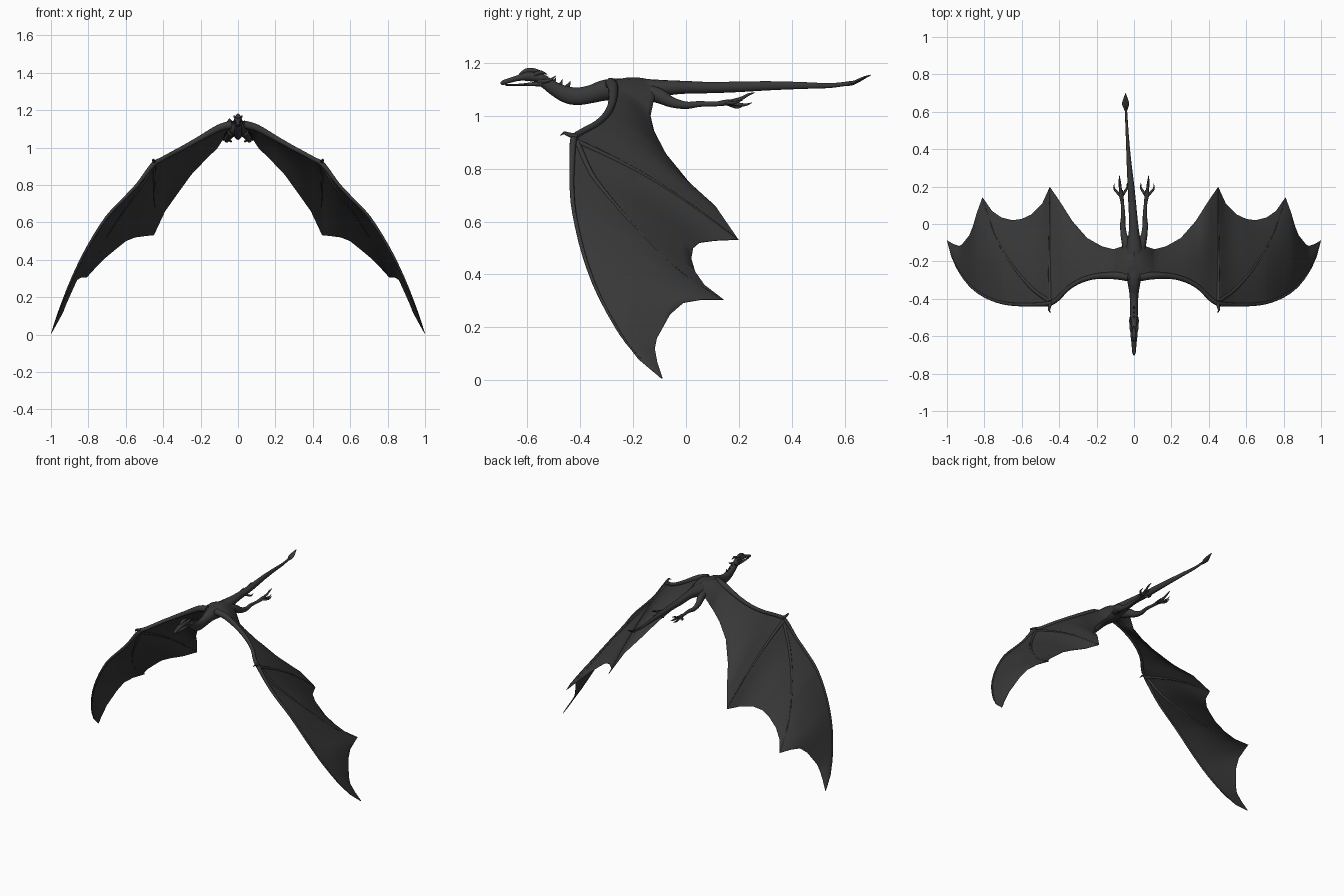
import bpy, bmesh, math
from mathutils import Vector

hide = bpy.data.materials.new("charcoal hide")
hide.diffuse_color = (0.04, 0.04, 0.04, 1)


def finish(name, bm):
    bmesh.ops.recalc_face_normals(bm, faces=bm.faces)
    me = bpy.data.meshes.new(name)
    bm.to_mesh(me)
    bm.free()
    ob = bpy.data.objects.new(name, me)
    bpy.context.collection.objects.link(ob)
    me.materials.append(hide)
    bpy.ops.object.select_all(action='DESELECT')
    ob.select_set(True)
    bpy.context.view_layer.objects.active = ob
    bpy.ops.object.shade_smooth_by_angle(angle=math.radians(60))
    return ob


def rings_to_mesh(name, rings):
    """Skin closed rings of points and cap both ends."""
    bm = bmesh.new()
    vs = [[bm.verts.new(p) for p in r] for r in rings]
    n = len(vs[0])
    for a, b in zip(vs, vs[1:]):
        for i in range(n):
            bm.faces.new((a[i], a[(i + 1) % n], b[(i + 1) % n], b[i]))
    bm.faces.new(vs[0])
    bm.faces.new(vs[-1])
    return finish(name, bm)


def spline(pts, k):
    """Catmull-Rom resampling of tuples of any length."""
    out = []
    for i in range(len(pts) - 1):
        p0, p1 = pts[max(i - 1, 0)], pts[i]
        p2, p3 = pts[i + 1], pts[min(i + 2, len(pts) - 1)]
        for j in range(k):
            t = j / k
            out.append([0.5 * (2 * b + (c - a) * t + (2 * a - 5 * b + 4 * c - d) * t * t
                               + (3 * b - a - 3 * c + d) * t ** 3)
                        for a, b, c, d in zip(p0, p1, p2, p3)])
    return out + [list(pts[-1])]


def limb(name, pts, sx=1, sides=12, k=4):
    """Tapered tube; each point is x, y, z, half width, half height."""
    path = spline(pts, k)
    cs = [Vector((p[0] * sx, p[1], p[2])) for p in path]
    rings = []
    for i, c in enumerate(cs):
        t = (cs[min(i + 1, len(cs) - 1)] - cs[max(i - 1, 0)]).normalized()
        side = t.cross(Vector((0, 0, 1))).normalized()
        up = side.cross(t)
        w, h = max(path[i][3], 0.0008), max(path[i][4], 0.0008)
        rings.append([c + side * w * math.cos(a) + up * h * math.sin(a)
                      for a in (2 * math.pi * j / sides for j in range(sides))])
    return rings_to_mesh(name, rings)


# Wing edges, each point x, y, z from the body out to the tip
LEAD = [(0, -.3, 1.12), (.05, -.3, 1.125), (.1, -.29, 1.105), (.2, -.29, 1.05),
        (.28, -.31, 1.005), (.35, -.35, .968), (.41, -.41, .935), (.46, -.438, .905),
        (.53, -.438, .81), (.6, -.438, .735), (.7, -.428, .63), (.76, -.412, .545),
        (.83, -.375, .42), (.88, -.33, .315), (.94, -.25, .17), (.975, -.18, .08), (.998, -.095, .008)]
TRAIL = [(0, -.1, 1.12), (.05, -.115, 1.095), (.11, -.135, 1.0), (.17, -.12, .94),
         (.25, -.075, .855), (.33, .015, .745), (.39, .11, .66), (.45, .198, .532),
         (.49, .11, .528), (.55, .05, .52), (.6, .027, .5), (.65, .02, .46), (.71, .035, .41),
         (.76, .07, .36), (.81, .142, .305), (.84, .06, .305), (.86, -.01, .293),
         (.88, -.06, .25), (.92, -.11, .16), (.935, -.118, .12), (.965, -.108, .065), (.998, -.088, .006)]


def at(edge, x):
    for a, b in zip(edge, edge[1:]):
        if x <= b[0]:
            return Vector(a).lerp(Vector(b), (x - a[0]) / (b[0] - a[0]))
    return Vector(edge[-1])


def wing_point(x, s):
    p = at(LEAD, x).lerp(at(TRAIL, x), s)
    p.z += 0.03 * math.sin(math.pi * s) * min(1, x / .3) * min(1, (1 - x) / .3)
    return p


stations = sorted({p[0] for p in LEAD + TRAIL} | {.02, .14, .225, .305, .43, .47, .57, .9, .985})
chord = [j / 12 for j in range(13)]

for sx, label in ((1, "left"), (-1, "right")):
    # Wing membrane, thicker toward the shoulder
    rings = []
    for x in stations:
        thick = 0.004 + 0.022 * max(0, 1 - x / .22)
        up, dn = [], []
        for s in chord:
            d = Vector((.6, 0, .8)) if x > .3 else Vector((0, 0, 1))
            p, o = wing_point(x, s), d * thick * (0.25 + 0.75 * math.sin(math.pi * s))
            if x > .99:
                o = o * 0.4
            up.append(p + o)
            dn.append(p - o)
        rings.append([Vector((v.x * sx, v.y, v.z)) for v in up + dn[::-1]])
    rings_to_mesh(label + "_wing_membrane", rings)

    # Arm and leading finger along the front edge
    bone = []
    for x, r in ((.03, .022), (.1, .02), (.2, .015), (.28, .013), (.35, .012), (.41, .012),
                 (.455, .013), (.53, .01), (.6, .009), (.7, .008), (.8, .007), (.88, .006), (.95, .004), (.99, .001)):
        p = wing_point(x, 0)
        bone.append((p.x, p.y + r * .7, p.z, r, r))
    limb(label + "_wing_arm", bone, sx, 10, 3)

    # Fingers running from the wrist to the trailing points
    for n, tip in enumerate((.45, .81)):
        pts = []
        for j in range(9):
            s = j / 8
            p = wing_point(.45 + (tip - .45) * s ** .75, .03 + .96 * s)
            r = .009 * (1 - s) + .002
            pts.append((p.x, p.y, p.z, r, r))
        limb(f"{label}_wing_finger_{n + 1}", pts, sx, 8, 3)

    # Wrist claw
    limb(label + "_wing_claw", [(.445, -.415, .92, .012, .012), (.452, -.445, .93, .008, .008),
                                (.453, -.462, .935, .005, .005), (.445, -.475, .925, .001, .001)], sx, 8)

    # Hind leg trailing backward
    limb(label + "_hind_leg", [(.03, -.15, 1.09, .028, .03), (.042, -.1, 1.075, .024, .028),
                               (.055, -.055, 1.052, .017, .02), (.06, 0, 1.04, .014, .014),
                               (.058, .05, 1.045, .011, .011), (.062, .11, 1.045, .009, .009),
                               (.068, .15, 1.05, .012, .011), (.07, .18, 1.053, .01, .009)], sx)
    # Toes with curved claws
    for n, (x, y, z) in enumerate(((.077, .26, 1.088), (.106, .215, 1.06), (.037, .22, 1.04), (.078, .25, 1.05))):
        limb(f"{label}_toe_{n + 1}", [(.067, .145, 1.05, .007, .007),
                                      (.35 * .067 + .65 * x, .35 * .15 + .65 * y - .02, .5 * (1.05 + z) - .006, .007, .007),
                                      (x, y - .025, z - .008, .005, .005), (x, y, z, .001, .001)], sx, 8)

    # Brow horns and cheek spikes swept back from the skull
    limb(label + "_horn", [(.012, -.575, 1.155, .008, .008), (.018, -.55, 1.165, .007, .007),
                           (.02, -.525, 1.157, .001, .001)], sx, 8)
    limb(label + "_cheek_spike", [(.014, -.545, 1.13, .009, .009), (.02, -.515, 1.135, .006, .006),
                                  (.02, -.492, 1.152, .001, .001)], sx, 8)

# Neck, body and tail in one run
limb("body", [(0, -.56, 1.138, .015, .018), (0, -.53, 1.125, .018, .023), (0, -.49, 1.098, .02, .027),
              (0, -.45, 1.08, .021, .032), (0, -.41, 1.074, .022, .033), (0, -.36, 1.082, .026, .034),
              (0, -.3, 1.098, .037, .04), (0, -.22, 1.098, .05, .043), (0, -.14, 1.1, .045, .039),
              (0, -.07, 1.106, .032, .029), (-.002, 0, 1.108, .024, .024), (-.009, .1, 1.107, .021, .021),
              (-.016, .2, 1.11, .018, .02), (-.026, .32, 1.114, .013, .017), (-.034, .44, 1.115, .009, .013),
              (-.04, .55, 1.115, .007, .009), (-.044, .64, 1.127, .005, .007)], 1, 16)
limb("tail_spade", [(-.043, .6, 1.119, .005, .006), (-.044, .625, 1.122, .014, .007), (-.045, .645, 1.13, .019, .007),
                    (-.045, .675, 1.145, .01, .005), (-.045, .7, 1.155, .001, .001)], 1, 8)

# Skull with long snout, crest and open lower jaw
limb("skull", [(0, -.525, 1.135, .013, .014), (0, -.56, 1.146, .019, .019), (0, -.6, 1.15, .018, .018),
               (0, -.635, 1.143, .014, .011), (0, -.67, 1.133, .011, .009), (0, -.69, 1.126, .009, .009),
               (0, -.7, 1.12, .003, .005)], 1, 12)
limb("skull_crest", [(0, -.63, 1.155, .006, .004), (0, -.605, 1.17, .01, .009), (0, -.575, 1.171, .01, .009),
                     (0, -.545, 1.166, .003, .003)], 1, 8)
limb("lower_jaw", [(0, -.54, 1.122, .014, .012), (0, -.58, 1.12, .013, .008), (0, -.63, 1.117, .01, .005),
                   (0, -.685, 1.117, .004, .003)], 1, 10)

# Spines on the back of the neck
for n, (y, z, h) in enumerate(((-.5, 1.115, .03), (-.475, 1.1, .038), (-.445, 1.1, .032))):
    limb(f"neck_spine_{n + 1}", [(0, y - .014, z, .006, .011), (0, y, z + h * .5, .004, .007),
                                 (0, y + .008, z + h, .001, .001)], 1, 8)
